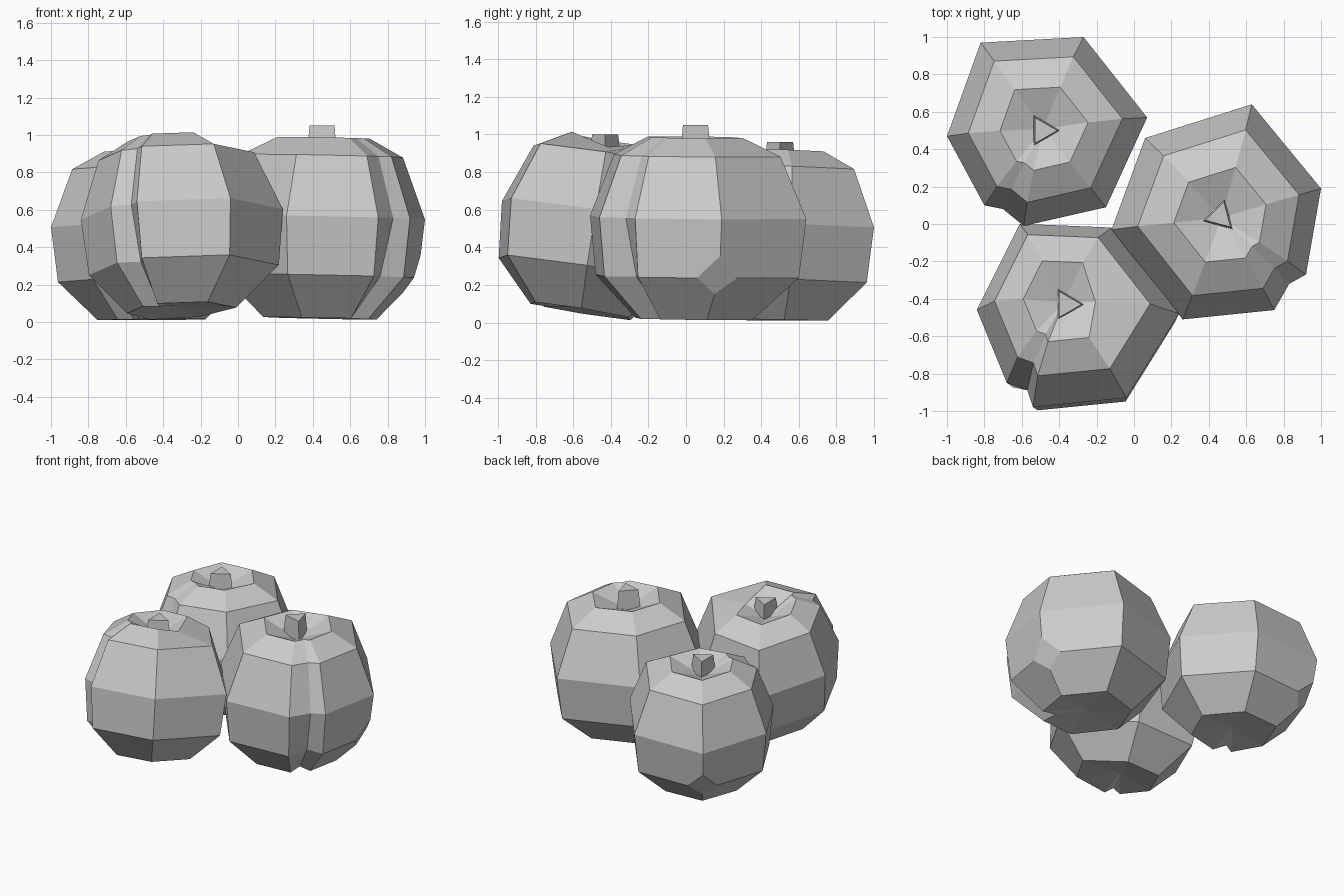
import bpy
import bmesh
import math
from mathutils import Vector

cube = bpy.data.objects.get("Cube")
if cube:
    bpy.data.objects.remove(cube)

grey = bpy.data.materials.new("plain_grey")
grey.use_nodes = True
colour = (0.6, 0.6, 0.6, 1)
grey.diffuse_color = colour
grey.node_tree.nodes["Principled BSDF"].inputs["Base Color"].default_value = colour

# Body rings from bottom to crown: outline scale, height fraction, groove depth
RINGS = [(0.54, 0, 0.75), (0.94, 0.235, 0.88), (1, 0.56, 1),
         (0.77, 0.9, 1), (0.44, 1, 1)]


def finish(bm, name):
    bmesh.ops.recalc_face_normals(bm, faces=bm.faces)
    mesh = bpy.data.meshes.new(name)
    bm.to_mesh(mesh)
    bm.free()
    mesh.materials.append(grey)
    obj = bpy.data.objects.new(name, mesh)
    bpy.context.scene.collection.objects.link(obj)


def loft(bm, rings):
    """Bridge consecutive rings of vertices with quads."""
    for low, high in zip(rings, rings[1:]):
        n = len(low)
        for i in range(n):
            j = (i + 1) % n
            bm.faces.new((low[i], low[j], high[j], high[i]))


def fan(bm, ring, tip):
    for i, v in enumerate(ring):
        bm.faces.new((v, ring[(i + 1) % len(ring)], tip))


def gourd(name, centre, base, height, tilt, outline, stem, clipped=(), dented=()):
    """Faceted body with one groove (outline point 0) and a stubby stem.
    Clipped corners are cut flat low down, dented ones are pressed in at the crown."""
    cx, cy = centre
    middle = height * 0.58

    def lean(x, y, z):
        dx, dy = x - cx, y - cy
        rise = tilt[0] * dx + tilt[1] * dy
        back = z - middle
        return Vector((x - tilt[0] * back, y - tilt[1] * back, max(z + rise, 0.01)))

    # Body
    bm = bmesh.new()
    rings = []
    for scale, level, groove in RINGS:
        ring = []
        for i, (x, y) in enumerate(outline):
            s = scale * (groove if i == 0 else 1)
            z = base + (height - base) * level
            if level == 1 and i in dented:
                s *= 0.65
                z -= 0.05
            ring.append(bm.verts.new(lean(cx + (x - cx) * s, cy + (y - cy) * s, z)))
        rings.append(ring)
    loft(bm, rings)
    fan(bm, rings[0], bm.verts.new(lean(cx, cy, base + 0.03)))
    fan(bm, rings[-1], bm.verts.new(lean(cx, cy, height * 0.9)))
    corners = [rings[1][i] for i in clipped]
    bmesh.ops.bevel(bm, geom=corners, offset=0.12, segments=1, affect='VERTICES')
    finish(bm, name + "_body")

    # Three-sided stem
    sx, sy, top, turn = stem
    bm = bmesh.new()
    rings = []
    for radius, z in ((0.1, height * 0.87), (0.08, top)):
        ring = []
        for k in range(3):
            a = math.radians(turn) + k * math.tau / 3
            ring.append(bm.verts.new((sx + radius * math.cos(a),
                                      sy + radius * math.sin(a), z)))
        rings.append(ring)
    loft(bm, rings)
    for ring in rings:
        bm.faces.new(ring)
    finish(bm, name + "_stem")


# Cluster of three, each outline starting at its groove
gourd("back_pumpkin", (-0.48, 0.5), 0.01, 0.915, (0.02, -0.03),
      [(-0.7, 0.08), (-0.59, -0.01), (-0.15, 0.09), (0.07, 0.57),
       (-0.27, 1), (-0.82, 0.97), (-1, 0.47), (-0.8, 0.1)],
      (-0.49, 0.5, 0.96, 0), clipped=[5])
gourd("left_pumpkin", (0.46, 0.03), 0.02, 0.985, (-0.02, -0.01),
      [(0.83, -0.32), (0.92, -0.27), (1, 0.19), (0.63, 0.64),
       (0.06, 0.46), (-0.12, -0.03), (0.26, -0.51), (0.75, -0.46)],
      (0.46, 0.04, 1.05, 75), clipped=[2])
gourd("front_pumpkin", (-0.36, -0.47), 0.06, 0.975, (0.05, -0.16),
      [(-0.57, -0.89), (-0.54, -0.98), (-0.04, -0.93), (0.24, -0.48),
       (-0.12, -0.02), (-0.61, 0), (-0.84, -0.46), (-0.68, -0.85)],
      (-0.36, -0.43, 1, 0), dented=[3])
